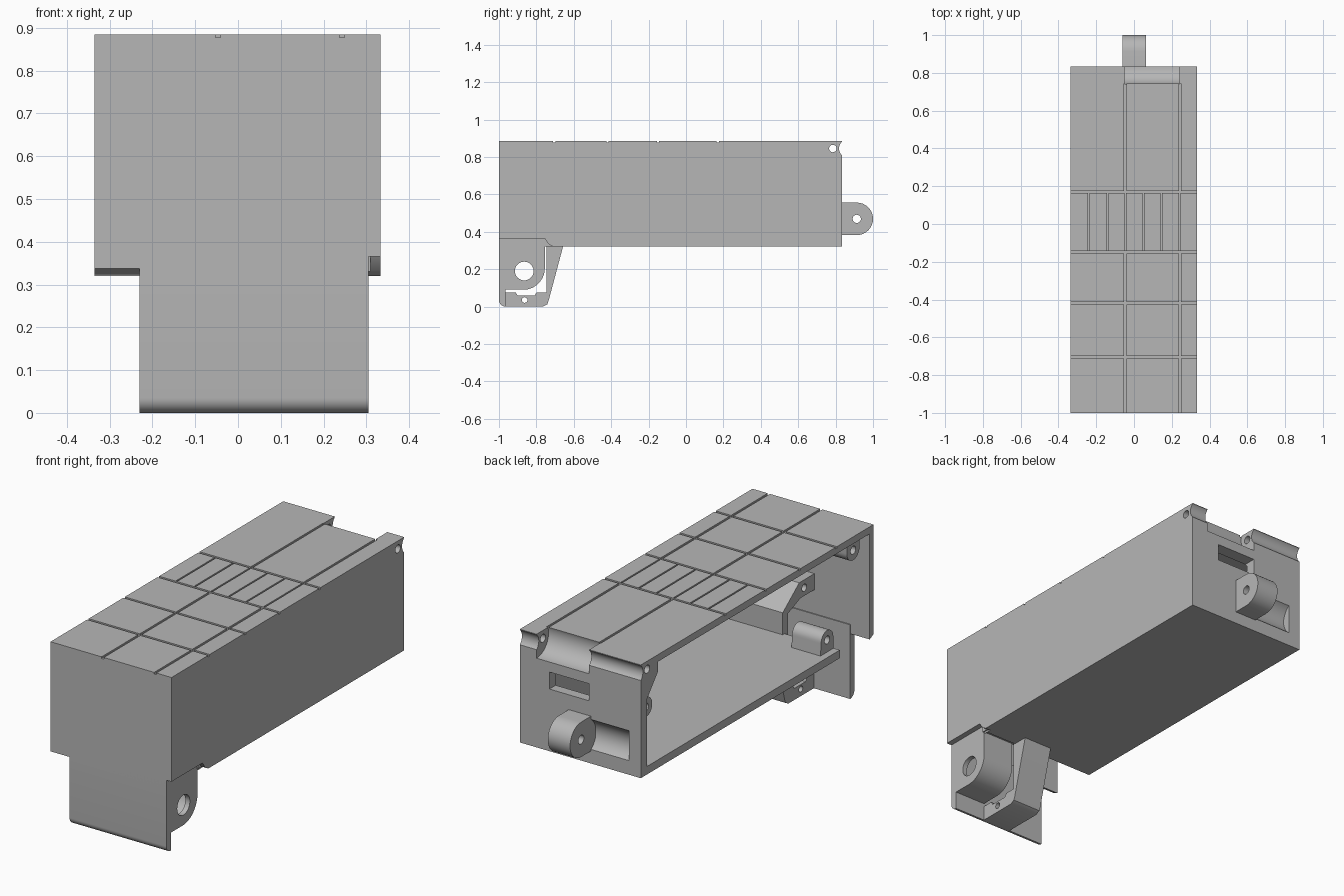
import bpy, bmesh, math
from mathutils import Vector

old = bpy.data.objects.get("Cube")
if old:
    bpy.data.objects.remove(old, do_unlink=True)

grey = bpy.data.materials.new("plain grey")
grey.use_nodes = True
grey.diffuse_color = (0.47, 0.47, 0.47, 1)
grey.node_tree.nodes["Principled BSDF"].inputs["Base Color"].default_value = grey.diffuse_color
parts = []


def prism(name, pts, x0, x1):
    """Extrude a (y, z) profile along x."""
    bm = bmesh.new()
    face = bm.faces.new([bm.verts.new((x0, y, z)) for y, z in pts])
    ext = bmesh.ops.extrude_face_region(bm, geom=[face])
    verts = [v for v in ext["geom"] if isinstance(v, bmesh.types.BMVert)]
    bmesh.ops.translate(bm, verts=verts, vec=Vector((x1 - x0, 0, 0)))
    bmesh.ops.recalc_face_normals(bm, faces=bm.faces)
    mesh = bpy.data.meshes.new(name)
    bm.to_mesh(mesh)
    bm.free()
    mesh.materials.append(grey)
    ob = bpy.data.objects.new(name, mesh)
    bpy.context.collection.objects.link(ob)
    parts.append(ob)
    return ob


def arc(y, z, r, a0, a1, n=16):
    angles = [math.radians(a0 + (a1 - a0) * i / n) for i in range(n + 1)]
    return [(y + r * math.cos(a), z + r * math.sin(a)) for a in angles]


def rod(name, y, z, r, x0, x1):
    return prism(name, arc(y, z, r, 0, 360, 40)[:-1], x0, x1)


def box(name, x0, x1, y0, y1, z0, z1):
    return prism(name, [(y0, z0), (y1, z0), (y1, z1), (y0, z1)], x0, x1)


def combine(target, tool, op="DIFFERENCE"):
    """Apply a boolean and remove the tool."""
    mod = target.modifiers.new("boolean", "BOOLEAN")
    mod.operation, mod.solver, mod.object = op, "EXACT", tool
    bpy.context.view_layer.update()
    deps = bpy.context.evaluated_depsgraph_get()
    mesh = bpy.data.meshes.new_from_object(target.evaluated_get(deps))
    target.modifiers.clear()
    target.data = mesh
    parts.remove(tool)
    bpy.data.objects.remove(tool, do_unlink=True)


# Main housing, open on the -x side
L, R, F, B, Z0, Z1 = -0.335, 0.333, -1.0, 0.835, 0.32, 0.885
housing = box("housing", L, R, F, B, Z0, Z1)
combine(housing, box("cavity", -0.5, 0.303, -0.97, 0.785, 0.36, 0.85))
combine(housing, box("grip_opening", -0.5, 0.303, -0.97, -0.735, 0.2, 0.5))

# Relief in the lower front corner of the solid side
relief = [(-1.1, 0.2), (-0.71, 0.2), (-0.71, 0.32), (-0.735, 0.335), (-0.755, 0.365), (-1.1, 0.365)]
combine(housing, prism("side_relief", relief, 0.304, 0.5))
combine(housing, prism("front_chamfer", [(-1.02, 0.3), (-0.96, 0.318), (-1.0, 0.338), (-1.02, 0.338)],
                       -0.5, -0.23))

# Rear hinge block under the roof
combine(housing, prism("hinge_block", [(0.8, 0.68), (0.8, 0.87), (0.7, 0.87), (0.7, 0.8)],
                       L, 0.32), "UNION")
combine(housing, rod("hinge_recess", B, 0.86, 0.095, -0.05, 0.24))
combine(housing, rod("edge_scallop", 0.868, 0.845, 0.05, -0.5, 0.5))
combine(housing, rod("hinge_pin_hole", 0.785, 0.845, 0.02, -0.5, 0.5))

# Rear slot and curved pocket beside the lug
combine(housing, box("rear_slot", -0.05, 0.17, 0.75, 0.9, 0.63, 0.715))
combine(housing, rod("rear_pocket", 0.885, 0.465, 0.09, -0.27, -0.055))

# Panel grooves in the roof
half, floor = 0.006, 0.877
for y in (0.17, -0.15, -0.42, -0.705):
    combine(housing, box("cross_groove", -0.5, 0.5, y - half, y + half, floor, 0.95))
for x in (-0.047, 0.243):
    for y0, y1 in ((-1.1, -0.15), (0.17, 0.745)):
        combine(housing, box("long_groove", x - half, x + half, y0, y1, floor, 0.95))
for x in (-0.24, -0.14, -0.047, 0.048, 0.145, 0.243):
    combine(housing, box("short_groove", x - 0.004, x + 0.004, -0.14, 0.163, floor, 0.95))

# Rear lug with a rounded end
lug = prism("rear_lug", [(0.8, 0.382)] + arc(0.913, 0.469, 0.087, -90, 90) + [(0.8, 0.556)], -0.06, 0.063)
combine(lug, rod("lug_hole", 0.913, 0.469, 0.022, -0.2, 0.2))

# Lower front plate with a rounded bottom edge
prism("lower_front_plate", [(-0.965, 0.37), (-1.0, 0.37)] + arc(-0.965, 0.035, 0.035, 180, 270, 8),
      -0.23, 0.305)

# Side plate with a curved rim around it
def side_outline(t):
    c = arc(-0.87, 0.205, 0.115 - t, 0, -90)
    return [(-0.98, 0.37), (-0.755 - t, 0.37)] + c + [(-0.98, 0.09 + t)]


side_plate = prism("side_plate", side_outline(0), 0.13, 0.305)
combine(side_plate, prism("side_hollow", [(y, z + 0.1 if z > 0.3 else z) for y, z in side_outline(0.025)],
                          0.0, 0.28))
combine(side_plate, rod("side_hole", -0.865, 0.19, 0.05, 0.0, 0.5))

# Guard strap with a stepped ledge
guard = prism("guard", [(-0.655, 0.33), (-0.735, 0.03), (-0.742, 0.012), (-0.765, 0), (-0.965, 0),
                        (-0.965, 0.075), (-0.91, 0.075), (-0.9, 0.058), (-0.81, 0.058),
                        (-0.8, 0.075), (-0.745, 0.075), (-0.745, 0.33)], -0.03, 0.13)
combine(guard, rod("guard_hole", -0.863, 0.035, 0.015, -0.2, 0.3))

# Angled bracket inside the front end
bracket = prism("inner_bracket", [(-0.98, 0.57), (-0.85, 0.57), (-0.72, 0.47), (-0.72, 0.33),
                                  (-0.76, 0.33), (-0.76, 0.45), (-0.86, 0.49), (-0.98, 0.49)],
                -0.03, 0.31)
combine(bracket, rod("bracket_hole", -0.89, 0.53, 0.018, -0.2, 0.1))

# Screw bosses standing on the floor, the roof and the rear wall
def boss(name, y, z, pts):
    ob = prism(name, pts, -0.3, -0.14)
    combine(ob, rod("boss_hole", y, z, 0.02, -0.4, -0.2))


boss("floor_boss", -0.685, 0.42, [(-0.735, 0.34)] + [(-0.63, 0.34)] + arc(-0.685, 0.42, 0.048, 0, 180))
boss("roof_boss", -0.89, 0.79, [(-0.94, 0.87)] + arc(-0.89, 0.79, 0.05, 180, 360) + [(-0.84, 0.87)])
boss("rear_boss", 0.745, 0.63, [(0.81, 0.68)] + arc(0.745, 0.63, 0.05, 90, 270) + [(0.81, 0.58)])

# Crisp edges with smooth curved faces
bpy.ops.object.select_all(action="DESELECT")
for ob in parts:
    ob.select_set(True)
bpy.context.view_layer.objects.active = housing
bpy.ops.object.shade_smooth_by_angle(angle=math.radians(30))
